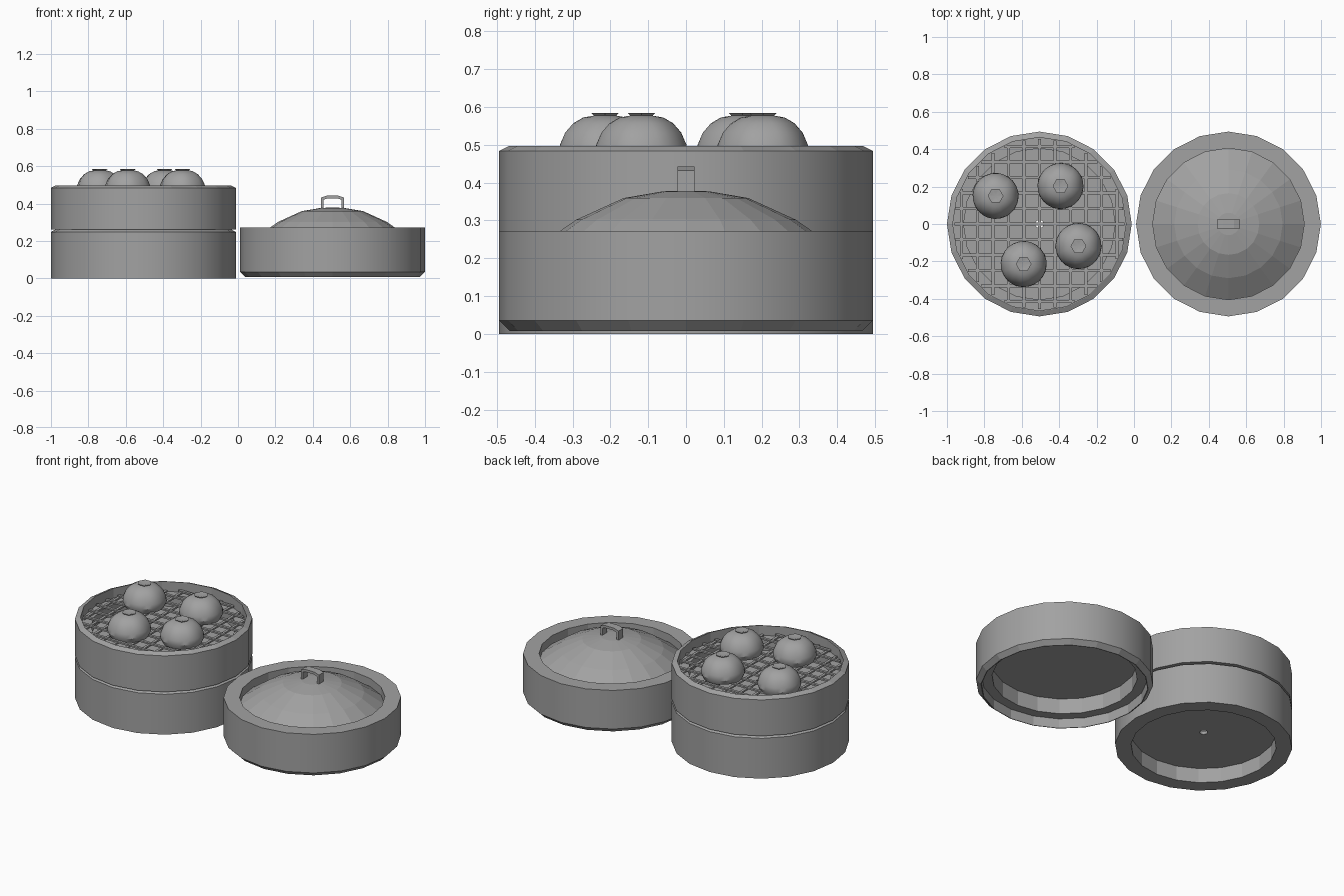
import bpy, bmesh, math
from mathutils import Matrix

cube = bpy.data.objects.get("Cube")
if cube:
    bpy.data.objects.remove(cube, do_unlink=True)

grey = bpy.data.materials.new("plain_grey")
grey.use_nodes = True
GREY = (0.36, 0.36, 0.36, 1)
grey.diffuse_color = GREY
grey.node_tree.nodes["Principled BSDF"].inputs["Base Color"].default_value = GREY

TIER_X, LID_X = -0.506, 0.505
R, HOLE = 0.494, 0.405


def finish(name, bm, smooth_angle=None):
    """Turn a bmesh into a named object, optionally smooth shaded."""
    bmesh.ops.recalc_face_normals(bm, faces=bm.faces)
    mesh = bpy.data.meshes.new(name)
    bm.to_mesh(mesh)
    bm.free()
    mesh.materials.append(grey)
    obj = bpy.data.objects.new(name, mesh)
    bpy.context.collection.objects.link(obj)
    if smooth_angle:
        bpy.ops.object.select_all(action='DESELECT')
        obj.select_set(True)
        bpy.context.view_layer.objects.active = obj
        bpy.ops.object.shade_smooth_by_angle(angle=math.radians(smooth_angle))
    return obj


def lathe(profile, centre, sides=20, closed=False, shape=None):
    """Revolve (radius, height) points; shape may bend radius and angle."""
    bm = bmesh.new()
    rings = []
    for i, (r, z) in enumerate(profile):
        if r == 0:
            rings.append([bm.verts.new((*centre, z))] * sides)
            continue
        ring = []
        for s in range(sides):
            a, rr = math.tau * s / sides, r
            if shape:
                rr, a = shape(i, s, r, a)
            ring.append(bm.verts.new((centre[0] + rr * math.cos(a),
                                      centre[1] + rr * math.sin(a), z)))
        rings.append(ring)
    pairs = list(zip(rings, rings[1:]))
    if closed:
        pairs.append((rings[-1], rings[0]))
    for low, high in pairs:
        for s in range(sides):
            t = (s + 1) % sides
            corners = list(dict.fromkeys((low[s], low[t], high[t], high[s])))
            if len(corners) > 2:
                bm.faces.new(corners)
    return bm


def basket(name, x, start, direction, height, chamfer, hub):
    """Stepped ring with a recessed floor; direction -1 turns it over."""
    bevel_in, bevel_up = chamfer
    lip = R - bevel_in
    profile = [(hub, 0.09), (HOLE, 0.09), (HOLE, 0), (R, 0),
               (R, height - bevel_up), (lip, height), (lip - 0.004, height),
               (lip - 0.004, height - 0.06), (HOLE, height - 0.06),
               (HOLE, 0.11), (hub, 0.11)]
    profile = [(r, start + direction * h) for r, h in profile]
    obj = finish(name, lathe(profile, (x, 0), closed=hub > 0), 25)
    # keep the inner walls faceted
    for face in obj.data.polygons:
        if math.hypot(face.center.x - x, face.center.y) < 0.475:
            face.use_smooth = False


basket("lower_tier", TIER_X, 0, 1, 0.262, (0.025, 0.014), 0.022)
basket("upper_tier", TIER_X, 0.262, 1, 0.235, (0.027, 0.013), 0.022)
basket("lid_ring", LID_X, 0.272, -1, 0.264, (0.027, 0.027), 0)

# Lid dome
dome = [(HOLE, 0.18), (HOLE, 0.222), (0.29, 0.302), (0.165, 0.359), (0.06, 0.377), (0, 0.378)]
finish("lid_dome", lathe(dome, (LID_X, 0)))

# Arched strap handle, extruded across its width
bm = bmesh.new()
arch = [(-0.062, 0.365), (-0.062, 0.432), (-0.03, 0.442), (0.03, 0.442), (0.062, 0.432), (0.062, 0.365),
        (0.048, 0.365), (0.048, 0.42), (0.027, 0.427), (-0.027, 0.427), (-0.048, 0.42), (-0.048, 0.365)]
face = bm.faces.new([bm.verts.new((LID_X + x, -0.023, z)) for x, z in arch])
moved = bmesh.ops.extrude_face_region(bm, geom=[face])["geom"]
bmesh.ops.translate(bm, vec=(0, 0.046, 0), verts=[v for v in moved if isinstance(v, bmesh.types.BMVert)])
finish("lid_handle", bm)

# Lattice of crossing slats resting on the ledge
bm = bmesh.new()
for k in range(-5, 6):
    offset = k * 0.083
    length = 2 * math.sqrt(0.455 ** 2 - offset ** 2)
    for size, place in (((0.016, length, 0.01), (TIER_X + offset, 0, 0.441)),
                        ((length, 0.016, 0.01), (TIER_X, offset, 0.448))):
        bmesh.ops.create_cube(bm, size=1, matrix=Matrix.Translation(place) @ Matrix.Diagonal((*size, 1)))
finish("steaming_lattice", bm)

# Pleated buns with a six-sided pinched top
bun = [(0, 0.446), (0.11, 0.446), (0.123, 0.475), (0.12, 0.5), (0.106, 0.532), (0.084, 0.557),
       (0.058, 0.572), (0.034, 0.577), (0.042, 0.584), (0.03, 0.584), (0, 0.576)]


def pleat(i, s, r, a):
    if i >= 7:
        # straight sides for the hexagonal top
        off = (s % 4) * math.tau / 24 - math.pi / 6
        return r * math.cos(math.pi / 6) / math.cos(off), a
    groove = 0.965 if s % 4 == 0 and i > 2 else 1
    return r * groove, a + 0.05 * (6 - i)


for n, spot in enumerate([(-0.74, 0.15), (-0.393, 0.203), (-0.297, -0.118), (-0.59, -0.214)]):
    finish(f"bun_{n + 1}", lathe(bun, spot, 24, shape=pleat), 35)
